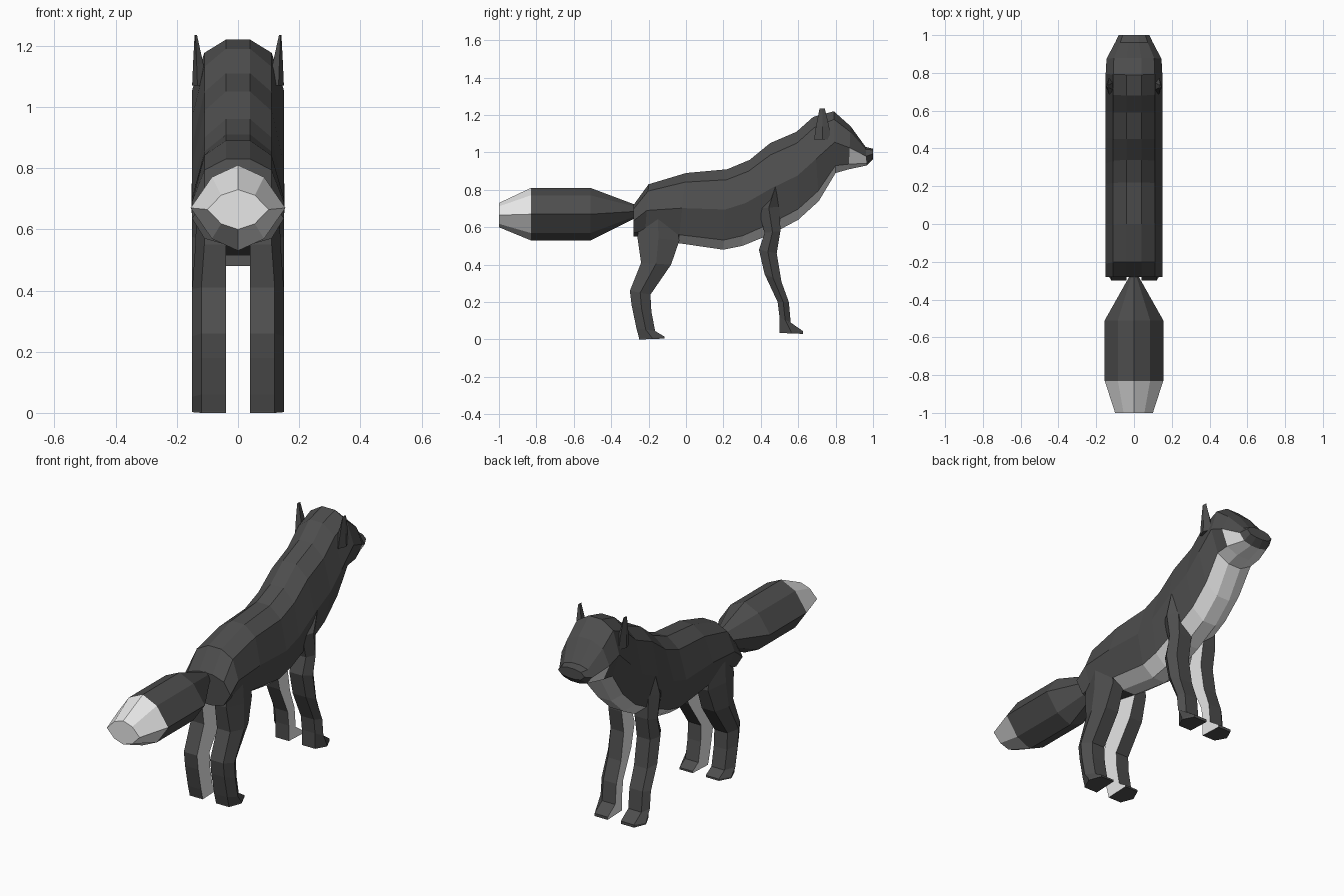
import bpy, bmesh
from mathutils import Vector

if "Cube" in bpy.data.objects:
    bpy.data.objects.remove(bpy.data.objects["Cube"], do_unlink=True)


def make_material(name, value):
    mat = bpy.data.materials.new(name)
    mat.use_nodes = True
    colour = (value, value, value, 1)
    mat.diffuse_color = colour
    mat.node_tree.nodes["Principled BSDF"].inputs["Base Color"].default_value = colour
    return mat


DARK, LIGHT = 0, 1
materials = [make_material("dark grey fur", 0.075), make_material("pale fur", 0.8)]


def loft(name, rings, rule=lambda i, j: DARK, end=DARK):
    """Skin a list of rings; rule(ring, strip) picks the material."""
    bm = bmesh.new()
    rows = [[bm.verts.new(p) for p in ring] for ring in rings]
    n = len(rows[0])
    for i in range(len(rows) - 1):
        for j in range(n):
            k = (j + 1) % n
            face = bm.faces.new((rows[i][j], rows[i][k], rows[i + 1][k], rows[i + 1][j]))
            face.material_index = rule(i, j)
    bm.faces.new(rows[0])
    bm.faces.new(rows[-1]).material_index = end
    bmesh.ops.recalc_face_normals(bm, faces=bm.faces)
    mesh = bpy.data.meshes.new(name)
    bm.to_mesh(mesh)
    bm.free()
    for mat in materials:
        mesh.materials.append(mat)
    obj = bpy.data.objects.new(name, mesh)
    bpy.context.collection.objects.link(obj)
    return obj


def both_sides(name, rings, rule=lambda i, j: DARK):
    for label, s in (("left", 1), ("right", -1)):
        loft(label + "_" + name, [[(s * x, y, z) for x, y, z in r] for r in rings], rule)


# Body, neck and head: back line point, belly line point, width factor
stations = [
    ((-.28, .72), (-.28, .55), 1), ((-.2, .83), (-.22, .55), 1),
    ((0, .89), (-.04, .515), 1), ((.22, .91), (.2, .48), 1),
    ((.34, .96), (.3, .50), 1), ((.45, 1.05), (.46, .565), 1),
    ((.59, 1.11), (.6, .64), 1), ((.68, 1.19), (.71, .74), 1),
    ((.79, 1.22), (.8, .89), 1), ((.88, 1.14), (.87, .91), .97),
    ((.96, 1.03), (.965, .93), .66), ((1, 1.02), (1, .965), .54)]
section = [(.04, 0), (.11, .13), (.15, .5), (.11, .88), (.04, 1)]
section += [(-x, t) for x, t in reversed(section)]


def body_ring(top, bottom, w):
    top, bottom = Vector(top), Vector(bottom)
    return [(x * w, *top.lerp(bottom, t)) for x, t in section]


def body_colour(i, j):
    underside = j in (3, 4, 5) and 2 <= i <= 9
    cheek = j in (2, 6) and i == 9
    return LIGHT if underside or cheek else DARK


loft("body", [body_ring(*s) for s in stations], body_colour)

# Tail with pale tip
tail_section = [(0, 1), (.55, .72), (1, 0), (.55, -.72), (0, -1)]
tail_section += [(-x, z) for x, z in tail_section[3:0:-1]]
tail = [(-.27, .685, .02, .035), (-.51, .67, .155, .14),
        (-.83, .67, .155, .14), (-1, .665, .1, .065)]
loft("tail", [[(x * w, y, c + z * h) for x, z in tail_section] for y, c, w, h in tail],
     lambda i, j: LIGHT if i == 2 else DARK, LIGHT)


# Legs: rear edge point, front edge point, outer half-width
def leg_ring(back, front, outer):
    mid = (Vector(back) + Vector(front)) / 2
    bevel = outer - .03
    return [(.04, *back), (bevel, *back), (outer, *mid), (bevel, *front), (.04, *front)]


front_leg = [((.47, .81), (.485, .82), .15), ((.385, .70), (.5, .71), .152),
             ((.42, .57), (.505, .58), .15), ((.39, .48), (.485, .46), .15),
             ((.42, .35), (.51, .31), .15), ((.49, .2), (.55, .2), .15),
             ((.5, .12), (.56, .09), .15), ((.5, .035), (.625, .045), .15),
             ((.5, .035), (.625, .03), .15)]
rear_leg = [((-.24, .66), (-.06, .66), .135), ((-.26, .55), (-.035, .53), .14),
            ((-.24, .41), (-.08, .4), .15), ((-.3, .26), (-.19, .24), .15),
            ((-.29, .18), (-.185, .15), .15), ((-.265, .06), (-.165, .045), .15),
            ((-.25, .005), (-.115, .015), .15), ((-.25, 0), (-.115, .005), .15)]
for leg_name, leg in (("front_leg", front_leg), ("rear_leg", rear_leg)):
    both_sides(leg_name, [leg_ring(*s) for s in leg],
               lambda i, j: LIGHT if j == 4 else DARK)

# Ears: tapering wedges on the sides of the head
ear = [(.125, .73, 1.07, .025, .045), (.13, .73, 1.14, .017, .035),
       (.138, .728, 1.235, .004, .014)]
both_sides("ear", [[(x + a * w, y + b * d, z) for a, b in
                    ((1, 0), (.3, 1), (-1, .5), (-1, -.5), (.3, -1))]
                   for x, y, z, w, d in ear])
